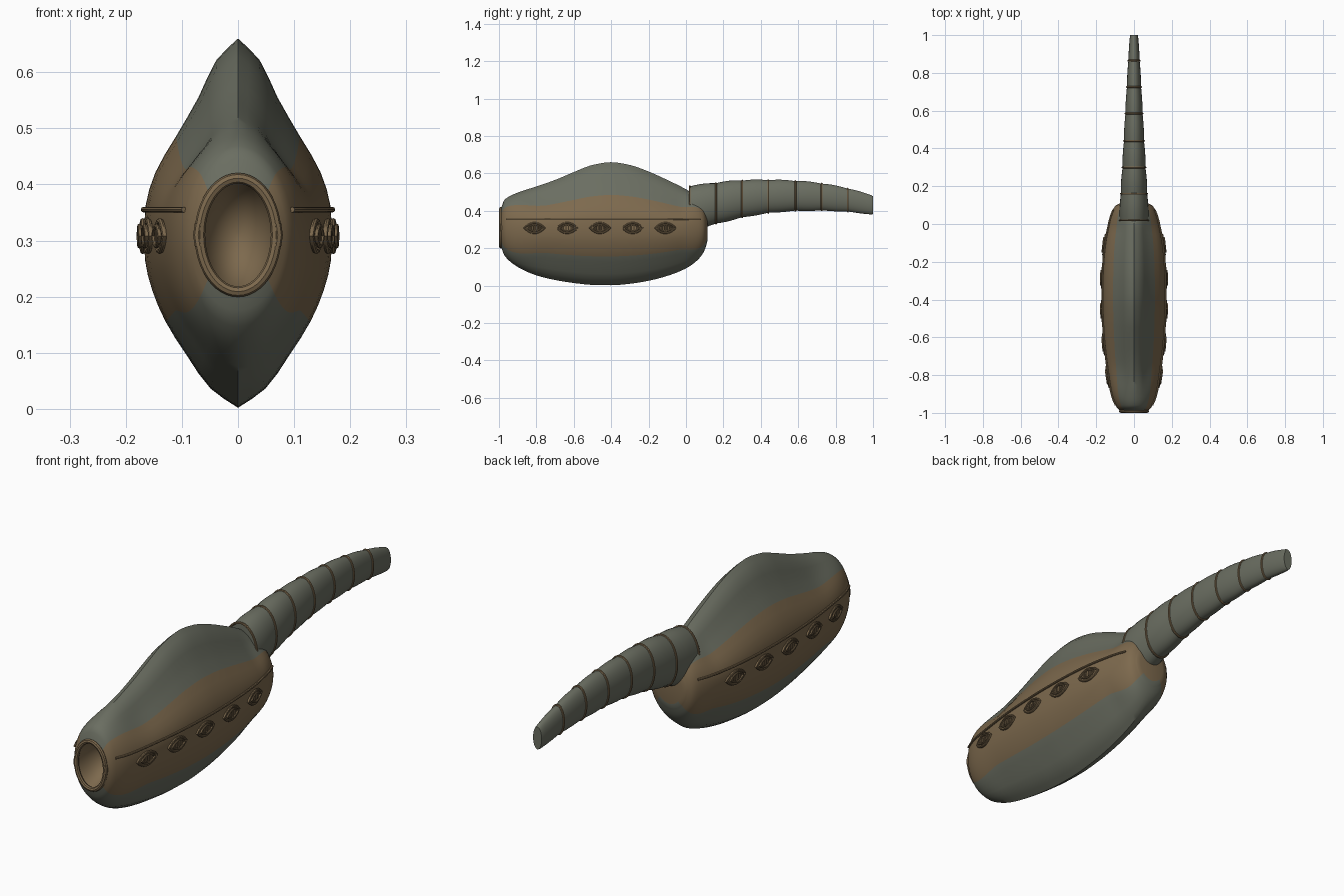
import bpy, bmesh, math
from mathutils import Vector

if "Cube" in bpy.data.objects:
    bpy.data.objects.remove(bpy.data.objects["Cube"])


def material(name, rgb):
    m = bpy.data.materials.new(name)
    m.diffuse_color = (*rgb, 1)
    m.use_nodes = True
    m.node_tree.nodes["Principled BSDF"].inputs["Base Color"].default_value = m.diffuse_color
    return m


GREY = material("grey green hide", (0.145, 0.155, 0.12))
BROWN = material("brown hide", (0.205, 0.142, 0.075))
ZC = 0.31  # height of the body's centre line


def interp(table, x, col):
    """Smooth monotone interpolation of one column of a table."""
    n = len(table)
    xs = [r[0] for r in table]
    ys = [r[col] for r in table]
    d = [(ys[i + 1] - ys[i]) / (xs[i + 1] - xs[i]) for i in range(n - 1)]

    def slope(i):
        if i == 0 or i == n - 1:
            return d[0] if i == 0 else d[-1]
        a, b = d[i - 1], d[i]
        return 0 if a * b <= 0 else 2 * a * b / (a + b)

    x = min(max(x, xs[0]), xs[-1])
    i = max(k for k in range(n - 1) if xs[k] <= x)
    h = xs[i + 1] - xs[i]
    t = (x - xs[i]) / h
    return ((2 * t**3 - 3 * t**2 + 1) * ys[i] + (t**3 - 2 * t**2 + t) * h * slope(i)
            + (3 * t**2 - 2 * t**3) * ys[i + 1] + (t**3 - t**2) * h * slope(i + 1))


def loft(name, rings, mat_rule):
    """Skin a list of closed rings, capping both ends."""
    bm = bmesh.new()
    rows = [[bm.verts.new(p) for p in ring] for ring in rings]
    n = len(rows[0])
    for r in range(len(rows) - 1):
        for k in range(n):
            f = bm.faces.new((rows[r][k], rows[r][(k + 1) % n],
                              rows[r + 1][(k + 1) % n], rows[r + 1][k]))
            f.material_index = mat_rule(r, k)
    for r in (0, len(rows) - 1):
        f = bm.faces.new(rows[r])
        f.material_index = mat_rule(r, 0)
    bmesh.ops.recalc_face_normals(bm, faces=bm.faces)
    me = bpy.data.meshes.new(name)
    bm.to_mesh(me)
    bm.free()
    me.materials.append(GREY)
    me.materials.append(BROWN)
    ob = bpy.data.objects.new(name, me)
    bpy.context.collection.objects.link(ob)
    smooth(ob)
    return ob


def smooth(ob):
    bpy.ops.object.select_all(action='DESELECT')
    ob.select_set(True)
    bpy.context.view_layer.objects.active = ob
    bpy.ops.object.shade_smooth_by_angle(angle=math.radians(40))


def tube(name, paths, radius, closed=True):
    """Round brown piping along one or more paths."""
    cu = bpy.data.curves.new(name, 'CURVE')
    cu.dimensions = '3D'
    cu.bevel_depth = radius
    cu.bevel_resolution = 2
    cu.use_fill_caps = True
    for path in paths:
        sp = cu.splines.new('POLY')
        sp.points.add(len(path) - 1)
        for p, co in zip(sp.points, path):
            p.co = (*co, 1)
        sp.use_cyclic_u = closed
    cu.materials.append(BROWN)
    ob = bpy.data.objects.new(name, cu)
    bpy.context.collection.objects.link(ob)
    bpy.ops.object.select_all(action='DESELECT')
    ob.select_set(True)
    bpy.context.view_layer.objects.active = ob
    bpy.ops.object.convert(target='MESH')
    smooth(bpy.context.view_layer.objects.active)


def ellipse(y, zc, rx, rz, n=32):
    return [Vector((rx * math.cos(2 * math.pi * k / n), y,
                    zc + rz * math.sin(2 * math.pi * k / n))) for k in range(n)]


# Body stations: y, top, bottom, half width
BODY = [(-.988, .415, .205, .073), (-.97, .46, .16, .092), (-.9, .497, .10, .12),
        (-.8, .53, .055, .138), (-.7, .565, .03, .151), (-.6, .607, .014, .16),
        (-.5, .645, .004, .165), (-.4, .66, .002, .168), (-.3, .645, .01, .167),
        (-.2, .61, .026, .163), (-.1, .565, .052, .154), (0, .515, .092, .136),
        (.06, .475, .135, .118), (.095, .435, .18, .1), (.11, .395, .22, .075)]
# Spindle section: angle, height, upper width, lower width
SPINDLE = [(0, 0, 1, 1), (15, .15, .98, .985), (30, .32, .875, .91), (45, .5, .66, .77),
           (60, .7, .42, .54), (75, .89, .23, .29), (90, 1, 0, 0)]


def hull(y, deg):
    """Point on the right half of the body, deg from -90 (keel) to 90 (crest)."""
    top, bot, w = (interp(BODY, y, c) for c in (1, 2, 3))
    s = min(1, max(0, min((y + .988) / .25, (.11 - y) / .15)))
    s = s * s * (3 - 2 * s)
    a, up = abs(deg), deg >= 0
    h = (1 - s) * math.sin(math.radians(a)) + s * interp(SPINDLE, a, 1)
    x = (1 - s) * math.cos(math.radians(a)) + s * interp(SPINDLE, a, 2 if up else 3)
    return Vector((w * x, y, ZC + h * (top - ZC) if up else ZC - h * (ZC - bot)))


def hull_x(y, z):
    lo, hi = -80, 80
    for _ in range(24):
        mid = (lo + hi) / 2
        if hull(y, mid).z < z:
            lo = mid
        else:
            hi = mid
    return hull(y, lo).x


def section(y):
    degs = [-90 + 7.5 * k for k in range(25)]
    right = [hull(y, d) for d in degs]
    return right + [Vector((-p.x, p.y, p.z)) for p in reversed(right[1:-1])]


# Body with hollow mouth bowl at the front
rim = section(BODY[0][0])
bowl = []
for y, s in ((-.875, .05), (-.88, .3), (-.9, .58), (-.93, .79), (-.96, .9)):
    bowl.append([Vector((p.x * s, y, ZC + (p.z - ZC) * s)) for p in rim])
steps = 48
ys = [-.439 - .549 * math.cos(math.pi * i / steps) for i in range(steps + 1)]
rear = [Vector((p.x * .8, .114, ZC + (p.z - ZC) * .8)) for p in section(.11)]


def body_colour(r, k):
    side = 6 <= k <= 17 or 30 <= k <= 41
    return 1 if r < len(bowl) or r > len(bowl) + steps or side else 0


loft("body", bowl + [section(y) for y in ys] + [rear], body_colour)

# Mouth lip and its side clasps
tube("mouth_lip", [ellipse(-.99, ZC, .068, .101, 48)], .0095)
tube("mouth_clasps", [[(s * .068, -.991, ZC - .02), (s * .071, -.991, ZC),
                       (s * .068, -.991, ZC + .02)] for s in (-1, 1)], .009, False)

# Thin rail along each flank
rail_y = [-.96 + 1.035 * i / 40 for i in range(41)]
tube("side_rails", [[(s * (hull_x(y, .355) + .003), y, .355) for y in rail_y]
                    for s in (-1, 1)], .005, False)


# Almond-shaped vents
def almond(yc, s, half, high, out, n=12):
    pts = []
    for sign in (1, -1):
        for i in range(n):
            u = sign * (-1 + 2 * i / n)
            y = yc + half * u
            z = .308 + sign * high * (1 - u * u)
            pts.append(Vector((s * (hull_x(y, .308) + out), y, z)))
    return pts


for s, side in ((-1, "left"), (1, "right")):
    outer, inner, slats = [], [], []
    for i in range(5):
        yc = -.81 + .175 * i
        outer.append(almond(yc, s, .054, .027, .003))
        inner.append(almond(yc, s, .037, .018, .009))
        for dy in (-.02, -.007, .007, .02):
            x = s * (hull_x(yc + dy, .308) + .006)
            slats.append([(x, yc + dy, .298), (x, yc + dy, .318)])
        loft(f"{side}_vent_plate_{i + 1}",
             [almond(yc, s, .05, .025, o) for o in (-.006, .003)], lambda r, k: 1)
    tube(f"{side}_vent_rims", outer, .005)
    tube(f"{side}_vent_lips", inner, .004)
    tube(f"{side}_vent_slats", slats, .0035, False)

# Tail joints: y, top, bottom, half width
TAIL = [(.02, .535, .29, .079), (.16, .552, .328, .072), (.3, .565, .362, .063),
        (.44, .567, .386, .055), (.585, .562, .398, .047), (.725, .548, .4, .039),
        (.865, .521, .394, .031), (1, .482, .378, .022)]


def tail_ring(y, scale):
    top, bot, w = (interp(TAIL, y, c) for c in (1, 2, 3))
    return ellipse(y, (top + bot) / 2, w * scale, (top - bot) / 2 * scale)


# Slightly bulged tail segments, the last with a rounded tip
for i in range(7):
    a, b = TAIL[i][0], TAIL[i + 1][0]
    rings = [tail_ring(a + (b - a) * t, .96 + .05 * math.sin(math.pi * t))
             for t in (0, .06, .2, .4, .6, .8, .94, 1)]
    if i == 6:
        rings[-1] = tail_ring(b, .92)
    loft(f"tail_segment_{i + 1}", rings, lambda r, k: 0)

# Brown bands at the tail joints
tube("tail_bands", [tail_ring(j[0], .965) for j in TAIL[:-1]], .005)
